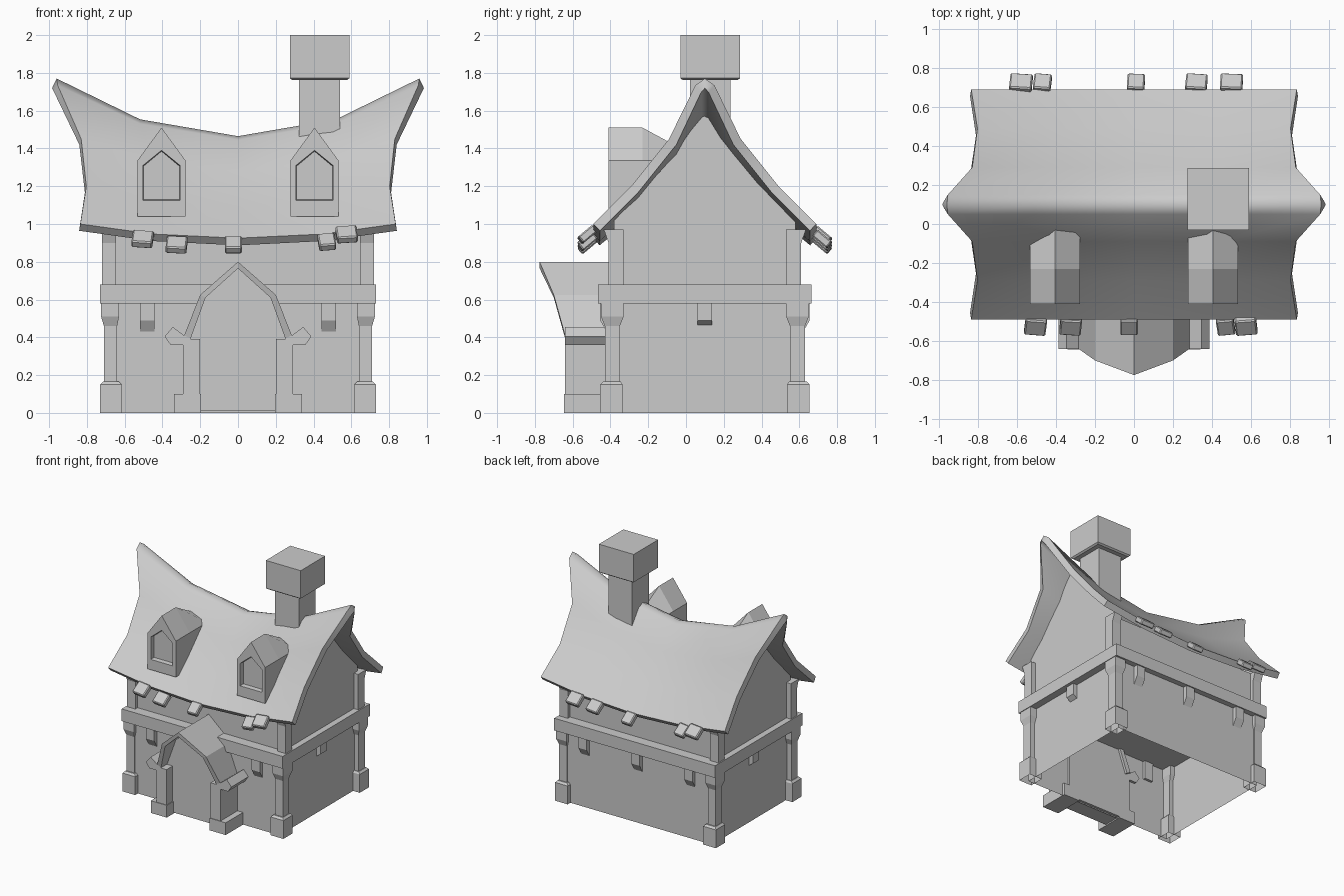
import bpy, bmesh, math
from mathutils import Matrix, Vector

cube = bpy.data.objects.get("Cube")
if cube:
    bpy.data.objects.remove(cube)

stone = bpy.data.materials.new("plain grey")
stone.use_nodes = True
GREY = (0.6, 0.6, 0.6, 1)
stone.diffuse_color = GREY
stone.node_tree.nodes["Principled BSDF"].inputs["Base Color"].default_value = GREY
YC = 0.1  # house centre line in y


def finish(name, bm):
    bmesh.ops.recalc_face_normals(bm, faces=bm.faces)
    mesh = bpy.data.meshes.new(name)
    bm.to_mesh(mesh)
    bm.free()
    mesh.materials.append(stone)
    ob = bpy.data.objects.new(name, mesh)
    bpy.context.collection.objects.link(ob)
    return ob


def loft(name, rings, open_start=False):
    """Skin a list of equal point rings and cap the ends."""
    bm = bmesh.new()
    loops = [[bm.verts.new(p) for p in ring] for ring in rings]
    n = len(loops[0])
    for a, b in zip(loops, loops[1:]):
        for i in range(n):
            j = (i + 1) % n
            bm.faces.new((a[i], a[j], b[j], b[i]))
    if not open_start:
        bm.faces.new(loops[0])
    bm.faces.new(loops[-1])
    return finish(name, bm)


def rect(x0, x1, y0, y1, z):
    return [(x0, y0, z), (x1, y0, z), (x1, y1, z), (x0, y1, z)]


def box(name, x0, x1, y0, y1, z0, z1, open_bottom=False):
    return loft(name, [rect(x0, x1, y0, y1, z) for z in (z0, z1)], open_bottom)


def prism_y(name, outline, y0, y1):
    return loft(name, [[(x, y, z) for x, z in outline] for y in (y0, y1)])


SIDES = ((1, "left"), (-1, "right"))

# Walls and belt
box("lower_walls", -0.67, 0.67, YC - 0.52, YC + 0.52, 0, 0.6, True)
box("belt", -0.73, 0.73, YC - 0.565, YC + 0.565, 0.58, 0.68)
box("upper_walls", -0.68, 0.68, YC - 0.48, YC + 0.48, 0.67, 0.97)
half_gable = [(0.48, 0.9), (0.48, 1.03), (0.39, 1.11), (0.19, 1.33)]
gable = half_gable + [(0, 1.6)] + [(-d, z) for d, z in reversed(half_gable)]
for s, side in SIDES:
    loft(f"{side}_gable", [[(s * x, YC + d, z) for d, z in gable] for x in (0.66, 0.68)])

# Corner posts: rows are x range, distance range from centre line, height
BASE = [(0.615, 0.73, 0.435, 0.555, 0), (0.615, 0.73, 0.435, 0.555, 0.15),
        (0.63, 0.715, 0.445, 0.54, 0.165)]
POST = [(0.64, 0.71, 0.45, 0.53, 0.16), (0.64, 0.71, 0.45, 0.53, 0.46),
        (0.63, 0.725, 0.43, 0.55, 0.51), (0.63, 0.725, 0.43, 0.55, 0.6)]
UPPER = [(0.645, 0.72, 0.43, 0.51, 0.67), (0.645, 0.72, 0.43, 0.51, 0.9),
         (0.645, 0.72, 0.43, 0.535, 0.97)]
for s, side in SIDES:
    for t, end in ((-1, "front"), (1, "back")):
        for part, rows in (("base", BASE), ("post", POST), ("upper_post", UPPER)):
            loft(f"{end}_{side}_{part}",
                 [rect(s * a, s * b, YC + t * c, YC + t * d, z) for a, b, c, d, z in rows],
                 part == "base")


# Brackets under the belt
def bracket(name, angle, along, wall, low):
    out = [(wall - 0.02, 0.6), (wall + 0.035, 0.6), (wall + 0.035, 0.49), (wall, low), (wall - 0.02, low)]
    ob = loft(name, [[(along + w, -d, z) for d, z in out] for w in (-0.038, 0.038)])
    ob.data.transform(Matrix.Translation((0, YC, 0)) @ Matrix.Rotation(angle, 4, "Z"))


for x in (-0.48, 0, 0.48):
    bracket("front_bracket", 0, x, 0.52, 0.43)
    bracket("back_bracket", math.pi, x, 0.52, 0.43)
for s, side in SIDES:
    bracket(f"{side}_bracket", s * math.pi / 2, 0, 0.67, 0.465)

# Sagging roof: distance from ridge, half length, height at end, height at middle
ROOF = [(0, 0.96, 1.77, 1.465), (0.05, 0.955, 1.735, 1.445), (0.19, 0.83, 1.45, 1.28),
        (0.39, 0.803, 1.2, 1.09), (0.59, 0.835, 1.0, 0.925)]
rows = [(-d, l, e, m) for d, l, e, m in reversed(ROOF)] + ROOF[1:]
bm = bmesh.new()
grid = [[bm.verts.new((u * l, YC + d, m + (e - m) * u * u)) for u in (-1, -0.54, 0, 0.54, 1)]
        for d, l, e, m in rows]
for a, b in zip(grid, grid[1:]):
    for i in range(4):
        bm.faces.new((a[i], a[i + 1], b[i + 1], b[i]))
roof = finish("roof", bm)
if roof.data.polygons[0].normal.z < 0:
    roof.data.flip_normals()
thick = roof.modifiers.new("thickness", "SOLIDIFY")
thick.thickness = 0.05
thick.offset = -1
thick.use_even_offset = True
bpy.ops.object.select_all(action="DESELECT")
bpy.context.view_layer.objects.active = roof
roof.select_set(True)
bpy.ops.object.modifier_apply(modifier="thickness")
bpy.ops.object.shade_smooth_by_angle(angle=math.radians(65))

# Chimney
CX, CY = 0.432, 0.128
box("chimney_shaft", CX - 0.108, CX + 0.108, CY - 0.108, CY + 0.108, 1.2, 1.78)
loft("chimney_cap", [rect(CX - r, CX + r, CY - r, CY + r, z)
                     for r, z in ((0.145, 1.762), (0.158, 1.772), (0.158, 2.0))])


# Dormers with recessed windows
def house_shape(cx, y, w, low, shoulder, top):
    return [(cx - w, y, low), (cx + w, y, low), (cx + w, y, shoulder),
            (cx, y, top), (cx - w, y, shoulder)]


for s, side in SIDES:
    cx = s * 0.405
    loft(f"{side}_dormer", [
        house_shape(cx, 0, 0.128, 1.2, 1.335, 1.385),
        house_shape(cx, -0.23, 0.128, 1.04, 1.335, 1.51),
        house_shape(cx, -0.41, 0.128, 1.04, 1.335, 1.51),
        house_shape(cx, -0.41, 0.098, 1.125, 1.31, 1.39),
        house_shape(cx, -0.375, 0.094, 1.13, 1.307, 1.385)])

# Porch: arched hood, curled feet, pillars and door
ARCH = [(0.285, 0.41, 0.25, 0.395, -0.64), (0.2, 0.625, 0.172, 0.61, -0.7)]
stations = ([(-a, b, -c, d, y) for a, b, c, d, y in ARCH] + [(0, 0.8, 0, 0.765, -0.775)] + ARCH[::-1])
loft("porch_hood", [[(a, y, b), (c, y, d), (c, -0.38, d), (a, -0.38, b)] for a, b, c, d, y in stations])
FOOT = [(0.25, 0.395), (0.285, 0.41), (0.345, 0.455), (0.388, 0.405), (0.357, 0.36), (0.27, 0.36)]
for s, side in SIDES:
    prism_y(f"porch_{side}_foot", [(s * x, z) for x, z in FOOT], -0.64, -0.4)
    box(f"porch_{side}_pillar", s * 0.2, s * 0.29, -0.64, -0.4, 0.1, 0.39)
    box(f"porch_{side}_base", s * 0.195, s * 0.34, -0.645, -0.4, 0, 0.1)
prism_y("door", [(-0.2, 0.01), (0.2, 0.01), (0.26, 0.4), (0.18, 0.615), (0, 0.775),
                 (-0.18, 0.615), (-0.26, 0.4)], -0.56, -0.4)


# Loose shingles along both eaves: x, height, width, tilt
def shingle(x, z, width, tilt, t):
    bm = bmesh.new()
    bmesh.ops.create_cube(bm, size=1)
    bmesh.ops.scale(bm, vec=(width, 0.1, 0.045), verts=bm.verts)
    bmesh.ops.bevel(bm, geom=bm.edges[:], offset=0.007, segments=1, affect="EDGES")
    turn = Matrix.Rotation(-t * math.radians(40), 4, "X") @ Matrix.Rotation(tilt, 4, "Z")
    bmesh.ops.transform(bm, matrix=Matrix.Translation((x, YC + t * 0.622, z)) @ turn, verts=bm.verts)
    finish("shingle", bm)


for x, z, w, tilt in ((-0.505, 0.92, 0.11, -0.1), (-0.325, 0.89, 0.11, -0.08), (-0.025, 0.89, 0.09, 0),
                      (0.47, 0.905, 0.09, 0.12), (0.575, 0.945, 0.11, 0.1)):
    shingle(x, z, w, tilt, -1)
for x, z, w, tilt in ((-0.58, 0.94, 0.115, -0.08), (-0.47, 0.92, 0.09, -0.1), (0.01, 0.89, 0.09, -0.05),
                      (0.32, 0.905, 0.11, -0.08), (0.5, 0.92, 0.115, -0.05)):
    shingle(x, z, w, tilt, 1)
